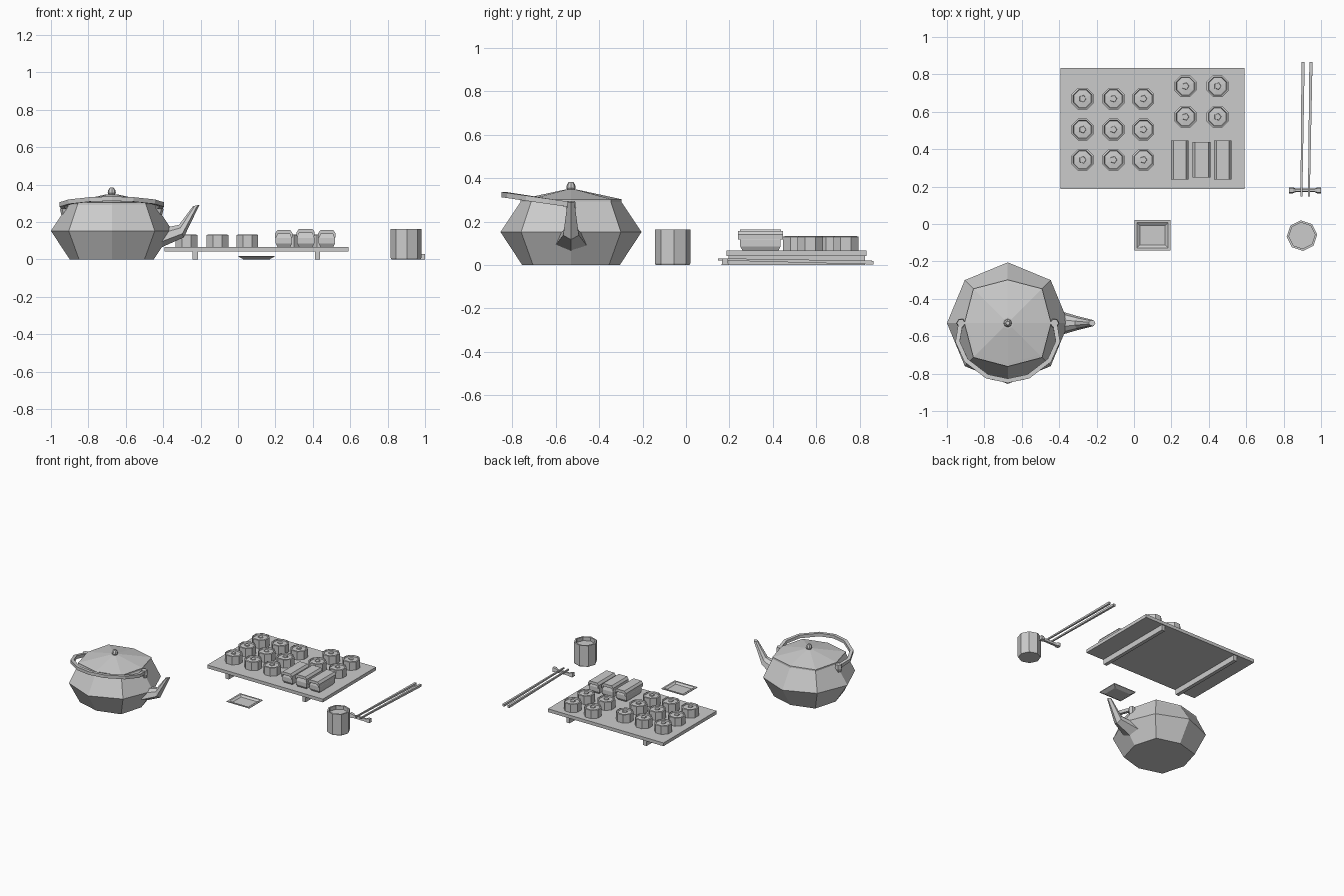
import bpy, bmesh, math
from mathutils import Vector, Matrix

if "Cube" in bpy.data.objects:
    bpy.data.objects.remove(bpy.data.objects["Cube"])


def loft(name, rings):
    """Closed skin through rings of equal point count."""
    bm = bmesh.new()
    vs = [[bm.verts.new(p) for p in r] for r in rings]
    n = len(vs[0])
    for a, b in zip(vs, vs[1:]):
        for i in range(n):
            j = (i + 1) % n
            bm.faces.new((a[i], a[j], b[j], b[i]))
    bm.faces.new(vs[0][::-1])
    bm.faces.new(vs[-1])
    bmesh.ops.recalc_face_normals(bm, faces=bm.faces)
    me = bpy.data.meshes.new(name)
    bm.to_mesh(me)
    bm.free()
    ob = bpy.data.objects.new(name, me)
    bpy.context.collection.objects.link(ob)
    return ob


def lathe(name, profile, center, n=8, turn=0.0):
    """Profile rows: radius, z, optional scale for every second corner."""
    rings = []
    for row in profile:
        r, z = row[:2]
        k = row[2] if len(row) > 2 else 1
        ring = []
        for i in range(n):
            a = math.radians(turn) + 2 * math.pi * i / n
            q = r * (k if i % 2 else 1)
            ring.append((center[0] + q * math.cos(a), center[1] + q * math.sin(a), z))
        rings.append(ring)
    return loft(name, rings)


def rect_stack(name, cx, cy, rows):
    """Stack of rectangles: half x, half y, z."""
    return loft(name, [[(cx + sx * hx, cy + sy * hy, z) for sx, sy in
                        ((-1, -1), (1, -1), (1, 1), (-1, 1))] for hx, hy, z in rows])


def box(name, x0, x1, y0, y1, z0, z1):
    hx, hy = (x1 - x0) / 2, (y1 - y0) / 2
    return rect_stack(name, (x0 + x1) / 2, (y0 + y1) / 2, [(hx, hy, z0), (hx, hy, z1)])


def extrude_y(name, prof, y0, y1):
    return loft(name, [[(x, y, z) for x, z in prof] for y in (y0, y1)])


def tube(name, pts, radii, n=4):
    """Sweep along points with a stable side vector."""
    pts = [Vector(p) for p in pts]
    rings = []
    for i, p in enumerate(pts):
        t = (pts[min(i + 1, len(pts) - 1)] - pts[max(i - 1, 0)]).normalized()
        side = t.cross(Vector((0, 0, 1))).normalized()
        up = side.cross(t)
        rings.append([p + radii[i] * (math.cos(a) * side + math.sin(a) * up)
                      for a in (math.pi / n + 2 * math.pi * k / n for k in range(n))])
    return loft(name, rings)


# teapot body, lid and knob
C = (-0.675, -0.53)
lathe("teapot_body", [(0.225, 0, 1.1), (0.325, 0.152), (0.23, 0.295, 1.12)], C)
lathe("teapot_lid", [(0.232, 0.29, 1.12), (0.232, 0.303, 1.12), (0.215, 0.307, 1.12),
                     (0.03, 0.347)], C)
lathe("lid_knob", [(0.014, 0.34), (0.022, 0.355), (0.019, 0.37), (0.010, 0.383)], C)

# teapot handle folded to the front, with lugs
half = [(0.25, 0.01), (0.268, -0.10), (0.222, -0.2), (0.11, -0.285)]
path = [(-x, y) for x, y in half] + [(0, -0.308)] + half[::-1]
path = [(C[0] + x, C[1] + y, 0.278 - y * 0.15) for x, y in path]
tube("teapot_handle", path, [0.017] * len(path))
for s, side in ((-1, "left"), (1, "right")):
    lathe(side + "_handle_lug", [(0.02, 0.24), (0.026, 0.265), (0.022, 0.295)],
          (C[0] + s * 0.25, C[1]), 6)

# teapot spout: hexagonal sections tapering up to the lip
spout = []
for (x0, z0), (x1, z1), w in (((-0.43, 0.055), (-0.43, 0.16), 0.075),
                              ((-0.29, 0.117), (-0.315, 0.185), 0.036),
                              ((-0.206, 0.291), (-0.24, 0.285), 0.016)):
    ring = []
    for t, y in ((0, 0), (0.3, 1), (0.75, 0.8), (1, 0.3), (1, -0.3), (0.75, -0.8), (0.3, -1)):
        ring.append((x0 + (x1 - x0) * t, C[1] + y * w, z0 + (z1 - z0) * t))
    spout.append(ring)
loft("teapot_spout", spout)

# serving board on two runners
box("serving_board", -0.392, 0.59, 0.187, 0.833, 0.042, 0.067)
for x, side in ((-0.228, "left"), (0.425, "right")):
    box(side + "_runner", x - 0.014, x + 0.014, 0.195, 0.825, 0, 0.043)

# sushi rolls: wrapped rim, sunken rice and raised filling
spots = [(x, y) for x in (-0.275, -0.11, 0.05) for y in (0.343, 0.505, 0.67)]
spots += [(x, y) for x in (0.275, 0.447) for y in (0.573, 0.737)]
for i, p in enumerate(spots):
    lathe(f"roll_{i}", [(0.063, 0.066), (0.063, 0.13), (0.054, 0.133), (0.050, 0.124),
                        (0.022, 0.127)], p, 8, 22.5)
    lathe(f"roll_filling_{i}", [(0.022, 0.12), (0.018, 0.133)], p, 5)

# hand-pressed sushi: bulging rice block with a draped topping
for i, (x, lift, w, hy) in enumerate(((0.245, 0, 0.046, 0.104), (0.362, 0.006, 0.048, 0.095),
                                      (0.475, 0, 0.046, 0.104))):
    y = 0.343
    rect_stack(f"rice_block_{i}", x, y, [(w - 0.012, 0.082, 0.066), (w - 0.002, 0.093, 0.085),
                                         (w - 0.002, 0.093, 0.115), (w - 0.012, 0.085, 0.14)])
    prof = [(-w, 0.118), (-w, 0.14), (-w + 0.012, 0.157), (w - 0.012, 0.157), (w, 0.14),
            (w, 0.118), (w - 0.008, 0.118), (w - 0.013, 0.136), (-w + 0.013, 0.136),
            (-w + 0.008, 0.118)]
    extrude_y(f"topping_{i}", [(x + a, z + lift) for a, z in prof], y - hy, y + hy)

# sauce dish
rect_stack("sauce_dish", 0.099, -0.06, [(0.07, 0.055, 0), (0.096, 0.081, 0.014),
                                        (0.096, 0.081, 0.019), (0.083, 0.068, 0.019),
                                        (0.068, 0.053, 0.008)])

# tea cup with tea inside
lathe("tea_cup", [(0.078, 0), (0.082, 0.008), (0.082, 0.163), (0.070, 0.163), (0.070, 0.135)],
      (0.898, -0.062), 8, 4)

# chopstick rest with flared ends, and a pair of chopsticks
rest = []
for x, w, h in ((0.83, 0.016, 0.03), (0.85, 0.016, 0.028), (0.865, 0.009, 0.02),
                (0.965, 0.009, 0.02), (0.98, 0.016, 0.028), (1.0, 0.016, 0.03)):
    rest.append([(x, 0.18 - w, 0), (x, 0.18 + w, 0), (x, 0.18 + w * 0.7, h), (x, 0.18 - w * 0.7, h)])
loft("chopstick_rest", rest)
for i, (xa, xb) in enumerate(((0.895, 0.904), (0.935, 0.946))):
    tube(f"chopstick_{i}", [(xa, 0.148, 0.026), (xb, 0.865, 0.011)], [0.007, 0.012])
